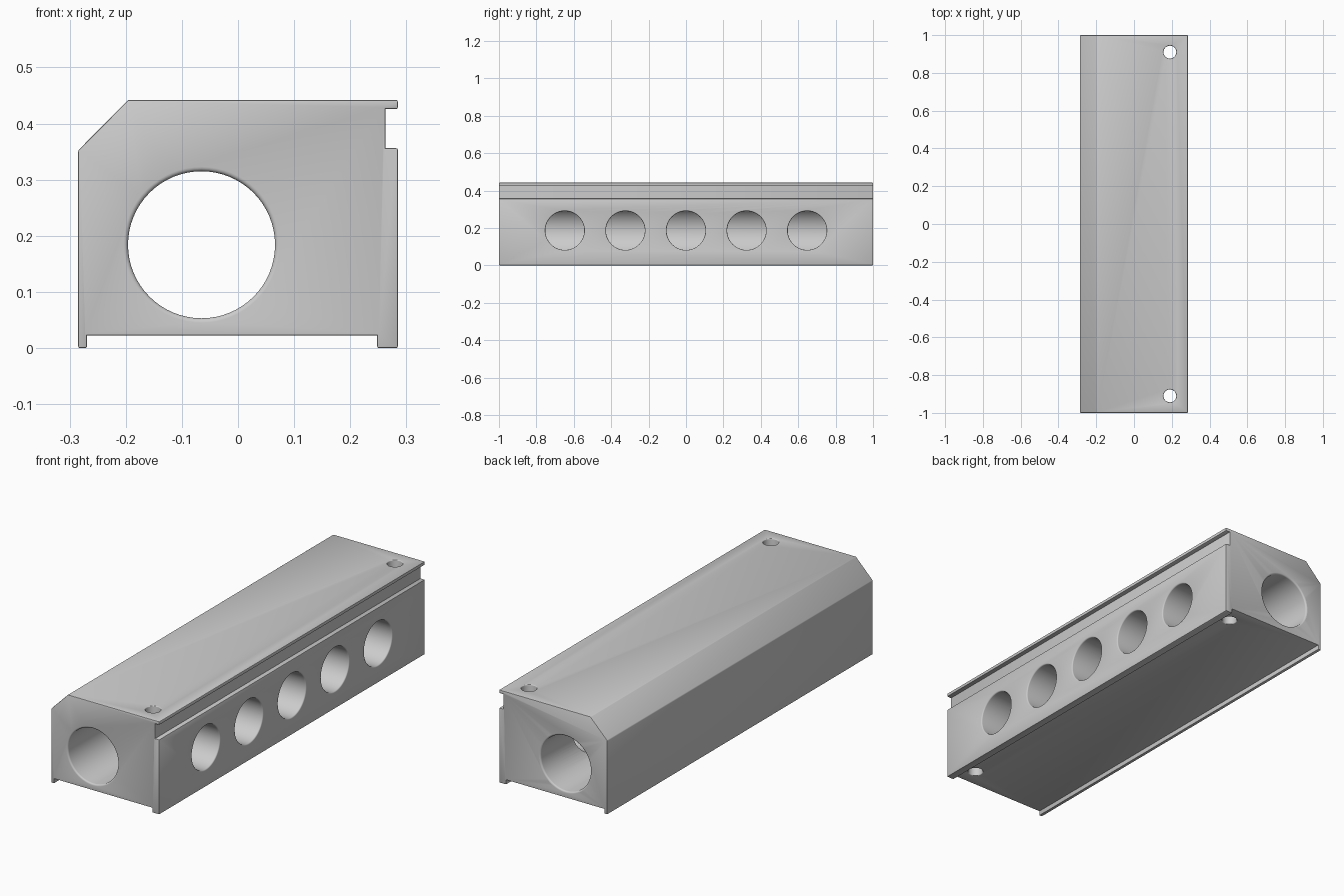
import bpy, bmesh, math
from mathutils import Vector

default = bpy.data.objects.get("Cube")
if default:
    bpy.data.objects.remove(default, do_unlink=True)


def finish(bm, name):
    bmesh.ops.recalc_face_normals(bm, faces=bm.faces)
    mesh = bpy.data.meshes.new(name)
    bm.to_mesh(mesh)
    bm.free()
    obj = bpy.data.objects.new(name, mesh)
    bpy.context.collection.objects.link(obj)
    return obj


def bar(name, profile, length, round_off):
    """Extrude an XZ profile along Y and round its outer edges."""
    bm = bmesh.new()
    face = bm.faces.new([bm.verts.new((x, -length / 2, z)) for x, z in profile])
    ext = bmesh.ops.extrude_face_region(bm, geom=[face])["geom"]
    bmesh.ops.translate(bm, vec=(0, length, 0),
                        verts=[v for v in ext if isinstance(v, bmesh.types.BMVert)])
    bmesh.ops.recalc_face_normals(bm, faces=bm.faces)
    outer = [e for e in bm.edges if e.is_convex]
    bmesh.ops.bevel(bm, geom=outer, offset=round_off, offset_type='OFFSET',
                    segments=2, profile=0.5, affect='EDGES', clamp_overlap=True)
    return finish(bm, name)


def bore(name, start, end, radius, flare, flare_end=False, sides=64):
    """Round cutter whose mouth widens so the hole gets a filleted rim."""
    start, end = Vector(start), Vector(end)
    axis = (end - start).normalized()
    length = (end - start).length
    margin = 0.02
    steps = [i / 4 * math.pi / 2 for i in range(5)]
    mouth = [(flare * (1 - math.cos(a)), radius + flare * (1 - math.sin(a)))
             for a in steps]
    stations = [(-margin, radius + flare)] + mouth
    if flare_end:
        stations += [(length - t, r) for t, r in reversed(stations)]
    else:
        stations.append((length, radius))
    turn = axis.to_track_quat('Z', 'Y')
    bm = bmesh.new()
    rings = []
    for t, r in stations:
        rings.append([bm.verts.new(start + turn @ Vector(
            (r * math.cos(k * math.tau / sides), r * math.sin(k * math.tau / sides), t)))
            for k in range(sides)])
    for a, b in zip(rings, rings[1:]):
        for k in range(sides):
            n = (k + 1) % sides
            bm.faces.new((a[k], a[n], b[n], b[k]))
    bm.faces.new(rings[0])
    bm.faces.new(rings[-1])
    obj = finish(bm, name)
    obj.hide_render = True
    return obj


# Main body: chamfered top edge, side slot and two bottom rails
HALF, TOP, FLOOR = 0.285, 0.442, 0.022
body = bar("block_body", [
    (-HALF, 0), (-0.269, 0), (-0.269, FLOOR), (0.248, FLOOR), (0.248, 0), (HALF, 0),
    (HALF, 0.356), (0.263, 0.356), (0.263, 0.426), (HALF, 0.426),
    (HALF, TOP), (-0.196, TOP), (-HALF, 0.352)], 2.0, 0.003)

# Lengthwise bore
BX, BZ = -0.065, 0.184
cutters = [bore("main_bore_cutter", (BX, -1, BZ), (BX, 1, BZ), 0.131, 0.008, True)]

# Row of side ports opening into the bore
for i in range(-2, 3):
    y = i * 0.324
    cutters.append(bore("side_port_cutter", (HALF, y, 0.186), (BX, y, 0.186), 0.104, 0.006))

# Vertical mounting holes near both ends
for y in (-0.91, 0.91):
    cutters.append(bore("mount_hole_cutter", (0.19, y, TOP), (0.19, y, FLOOR),
                        0.034, 0.004, True, 32))

# Cut the holes, then discard the cutters
for cutter in cutters:
    mod = body.modifiers.new(cutter.name, 'BOOLEAN')
    mod.operation = 'DIFFERENCE'
    mod.solver = 'EXACT'
    mod.object = cutter
bpy.context.view_layer.objects.active = body
body.select_set(True)
for mod in list(body.modifiers):
    bpy.ops.object.modifier_apply(modifier=mod.name)
for cutter in cutters:
    bpy.data.objects.remove(cutter, do_unlink=True)

bpy.ops.object.shade_smooth_by_angle(angle=math.radians(30))
